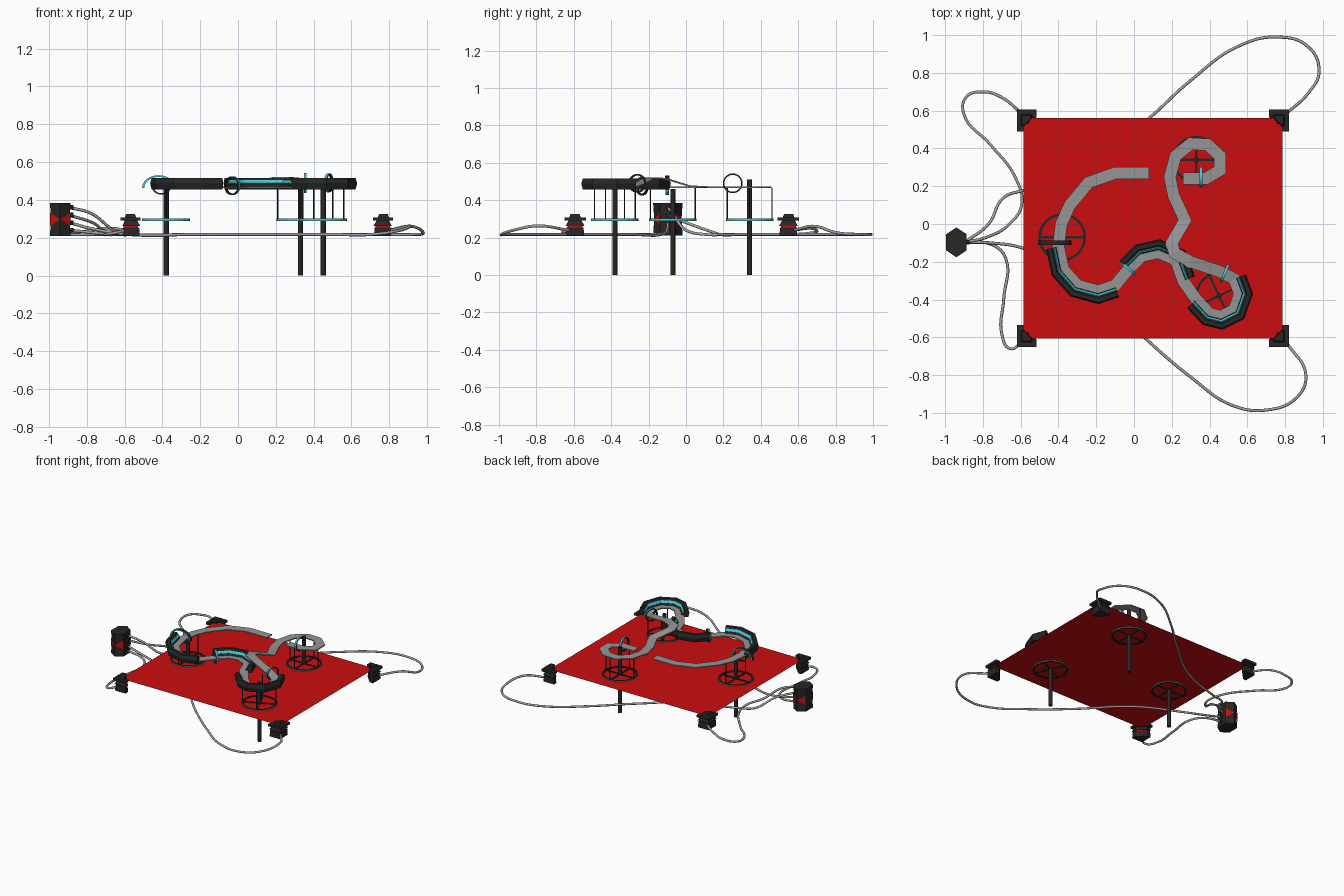
import bpy, bmesh, math
from mathutils import Vector, Matrix

if "Cube" in bpy.data.objects:
    bpy.data.objects.remove(bpy.data.objects["Cube"])

def mat(name, c):
    m = bpy.data.materials.new(name)
    m.diffuse_color = (*c, 1)
    m.use_nodes = True
    m.node_tree.nodes["Principled BSDF"].inputs["Base Color"].default_value = m.diffuse_color
    return m

RED = mat("red", (0.6, 0.004, 0.005))
DARK = mat("dark", (0.02, 0.02, 0.02))
CYAN = mat("cyan", (0.06, 0.6, 0.65))
GREY = mat("track_grey", (0.3, 0.3, 0.3))
CABLE = mat("cable_grey", (0.38, 0.36, 0.36))

def mesh(name, verts, faces, *mats, idx=None):
    me = bpy.data.meshes.new(name)
    me.from_pydata([tuple(v) for v in verts], [], faces)
    for m in mats:
        me.materials.append(m)
    if idx:
        for p, i in zip(me.polygons, idx):
            p.material_index = i
    bm = bmesh.new()
    bm.from_mesh(me)
    bmesh.ops.recalc_face_normals(bm, faces=bm.faces)
    bm.to_mesh(me)
    bm.free()
    ob = bpy.data.objects.new(name, me)
    bpy.context.collection.objects.link(ob)
    return ob

def prism(name, poly, z0, z1, m, top=1.0):
    n = len(poly)
    cx, cy = sum(p[0] for p in poly) / n, sum(p[1] for p in poly) / n
    v = [(x, y, z0) for x, y in poly]
    v += [(cx + (x - cx) * top, cy + (y - cy) * top, z1) for x, y in poly]
    f = [tuple(range(n)), tuple(range(n, 2 * n))]
    f += [(i, (i + 1) % n, n + (i + 1) % n, n + i) for i in range(n)]
    return mesh(name, v, f, m)

def rod(name, x, y, z0, z1, r, m, n=12):
    c = [(x + r * math.cos(2 * math.pi * i / n), y + r * math.sin(2 * math.pi * i / n)) for i in range(n)]
    return prism(name, c, z0, z1, m)

def ring(name, loc, R, w, h, axis=(0, 0, 1), n=24, arc=(0, 360), sz=1.0, side=0):
    """Flat band ring: dark with a cyan rim; side=1 paints its flanks cyan instead."""
    full = arc[1] - arc[0] == 360
    steps = n if full else n + 1
    rot = Vector((0, 0, 1)).rotation_difference(Vector(axis)).to_matrix()
    v, f, idx = [], [], []
    for i in range(steps):
        a = math.radians(arc[0] + (arc[1] - arc[0]) * i / n)
        for r, z in ((R, -h / 2), (R, h / 2), (R - w, h / 2), (R - w, -h / 2)):
            p = rot @ Vector((r * math.cos(a), r * math.sin(a), z))
            p.z *= sz
            v.append(p + Vector(loc))
    for i in range(n):
        j = (i + 1) % steps
        for k in range(4):
            l = (k + 1) % 4
            f.append((4 * i + k, 4 * i + l, 4 * j + l, 4 * j + k))
            idx.append(int(k % 2 == 1) if side else int(k == 0))
    if not full:
        f += [(0, 1, 2, 3), tuple(range(4 * n, 4 * n + 4))]
        idx += [0, 0]
    return mesh(name, v, f, DARK, CYAN, idx=idx)

def sweep(name, path, prof, m, sign=1):
    """Sweep a closed (side offset, height) profile along a path; +side is left."""
    P, k = [Vector(p) for p in path], len(prof)
    v, f = [], []
    for i, p in enumerate(P):
        d0 = (P[max(i, 1)] - P[max(i, 1) - 1]).to_2d().normalized()
        j = min(i, len(P) - 2)
        d1 = (P[j + 1] - P[j]).to_2d().normalized()
        d = (d0 + d1).normalized()
        s = 1 / max(0.75, d.dot(d0))
        v += [(p.x - d.y * o * sign * s, p.y + d.x * o * sign * s, p.z + z) for o, z in prof]
    for i in range(len(P) - 1):
        f += [(i * k + a, i * k + (a + 1) % k, (i + 1) * k + (a + 1) % k, (i + 1) * k + a) for a in range(k)]
    f += [tuple(range(k)), tuple(range(len(v) - k, len(v)))]
    return mesh(name, v, f, m)

def cable(name, pts, r=0.008):
    cu = bpy.data.curves.new(name, 'CURVE')
    cu.dimensions = '3D'
    cu.bevel_depth, cu.bevel_resolution, cu.resolution_u = r, 2, 8
    sp = cu.splines.new('BEZIER')
    sp.bezier_points.add(len(pts) - 1)
    for b, p in zip(sp.bezier_points, pts):
        b.co = p
        b.handle_left_type = b.handle_right_type = 'AUTO'
    tmp = bpy.data.objects.new(name + "_curve", cu)
    bpy.context.collection.objects.link(tmp)
    bpy.context.view_layer.update()
    me = bpy.data.meshes.new_from_object(tmp.evaluated_get(bpy.context.evaluated_depsgraph_get()))
    bpy.data.objects.remove(tmp)
    me.materials.clear()
    me.materials.append(CABLE)
    for p in me.polygons:
        p.use_smooth = True
    bpy.context.collection.objects.link(bpy.data.objects.new(name, me))

# red sheet stretched between the corner clamps
SZ = 0.296
mesh("red_sheet", [(-.585, -.605, SZ), (.785, -.605, SZ), (.785, .56, SZ), (-.585, .56, SZ)], [(0, 1, 2, 3)], RED)

# corner clamps: stepped L-shaped layers
L = [(.035, .045), (-.07, .045), (-.07, .005), (-.03, .005), (-.03, -.03), (0, -.03), (0, -.07), (.035, -.07)]
Q = [(.025, .035), (-.065, .035), (-.065, .005), (0, -.06), (.025, -.06)]
for cx, sx in ((-.585, -1), (.785, 1)):
    for cy, sy in ((-.605, -1), (.56, 1)):
        def place(poly, s=1):
            return [(cx + sx * (a * s - .01 * (1 - s)), cy + sy * (b * s - .01 * (1 - s))) for a, b in poly]
        prism("clamp_base", place(Q), .21, .255, DARK, .95)
        prism("clamp_red_seam", place(Q, .85), .255, .263, RED)
        prism("clamp_neck", place(Q, 1.05), .263, .29, DARK, .7)
        prism("clamp_plate", place(L), .29, .308, DARK)
        prism("clamp_cap", place(Q, .65), .308, .325, DARK, .8)

# posts, support rings, spokes and hanger rods
for x, y, top, rot, hang in ((-.38, -.07, .46, 0, (1, 3)), (.33, .34, .51, 0, (0, 1, 2, 3)), (.45, -.38, .46, 25, (0, 1, 2, 3))):
    rod("post", x, y, 0, top, .014, DARK)
    ring("support_ring", (x, y, SZ), .127, .014, .013)
    for k in range(4):
        a = math.radians(rot + 90 * k)
        c, s = math.cos(a), math.sin(a)
        sweep("ring_spoke", [(x, y, SZ), (x + .118 * c, y + .118 * s, SZ)],
              [(-.006, -.005), (.006, -.005), (.006, .005), (-.006, .005)], DARK)
        if k in hang:
            rod("hanger_rod", x + .12 * c, y + .12 * s, SZ, .465, .004, DARK, 6)

# elevated track ribbon
Z = .468
lower = [(.08, .27), (-.1, .27), (-.24, .22), (-.34, .1), (-.385, 0), (-.4, -.12), (-.375, -.24), (-.3, -.325),
         (-.19, -.355), (-.1, -.325), (-.03, -.24), (.04, -.17), (.13, -.15), (.22, -.19), (.26, -.3), (.33, -.4),
         (.4, -.475), (.46, -.49), (.53, -.455), (.56, -.37), (.53, -.29)]
upper = [(.53, -.29, Z), (.45, -.25, .485), (.3, -.2, .515), (.215, -.155, .518), (.2, -.1, .512), (.27, .02, .475),
         (.21, .15, Z), (.19, .25, Z), (.22, .36, Z), (.3, .425, Z), (.39, .42, Z), (.455, .36, Z),
         (.455, .285, Z), (.38, .24, Z), (.26, .24, Z)]
lower = [(x, y, Z) for x, y in lower]
strip = [(-.032, -.004), (.032, -.004), (.032, .004), (-.032, .004)]
sweep("race_track", lower + upper[1:], strip, GREY)

# banked walls with a glowing stripe on the outside of the bends
wall = [(.012, .004), (.036, .047), (.058, .047), (.066, .02), (.058, -.012), (.02, -.012)]
stripe = [(.015, .02), (.025, .036), (.03, .033), (.021, .016)]
for a, b, sign in ((5, 10, -1), (10, 15, 1), (15, 21, -1)):
    sweep("banked_wall", lower[a:b], wall, DARK, sign)
    sweep("wall_stripe", lower[a:b], stripe, CYAN, sign)

# ring gates and the wider arch over the track
ring("gate_left", (-.03, -.235, .475), .05, .008, .014, (.62, .78, 0))
ring("gate_right", (.48, -.26, .49), .05, .008, .014, (.92, -.39, 0))
ring("gate_back", (.355, .25, .49), .053, .008, .014, (1, 0, 0))
ring("gate_arch", (-.42, -.1, .462), .088, .012, .024, (0, -1, 0), 12, (0, 180), .78, 1)
ring("arch_cradle", (-.405, -.1, .468), .05, .009, .018, (0, -1, 0), 10, (180, 360), .8)

# control box: hexagonal tower with red bow-tie panels
def hexa(s):
    return [(-.94 + s * a, -.097 + s * b) for a, b in
            ((.05, -.04), (.05, .04), (0, .073), (-.05, .04), (-.05, -.04), (0, -.073))]
prism("box_lower", hexa(1.08), .21, .297, DARK, .93)
prism("box_upper", hexa(1.0), .297, .384, DARK, 1.08)
H = hexa(1.1)
for i, j in ((0, 5), (1, 2), (3, 2), (4, 5)):
    (ax, ay), (bx, by) = H[i], H[j]
    mesh("box_red_panel", [(ax, ay, .262), (ax, ay, .332), (bx, by, .297)], [(0, 1, 2)], RED)

# cables from the box to each clamp
G = .217
ends = [
    ("cable_back_left", .36, [(-.78, -.07, .33), (-.66, .0, .24), (-.595, .1, G), (-.63, .25, G), (-.76, .42, G), (-.9, .58, G),
                              (-.89, .67, .225), (-.8, .7, .235), (-.7, .67, .25), (-.59, .58, .24)]),
    ("cable_back_right", .32, [(-.77, .0, .28), (-.69, .14, .23), (-.58, .18, G), (-.25, .3, G), (.08, .56, G), (.3, .76, G),
                               (.55, .94, G), (.76, .99, G), (.92, .94, G), (.98, .81, .225), (.92, .69, .26), (.8, .58, .24)]),
    ("cable_front_right", .28, [(-.76, -.1, .245), (-.58, -.13, G), (-.25, -.3, G), (.06, -.605, G), (.3, -.81, G),
                                (.52, -.96, G), (.7, -.985, G), (.86, -.92, .24), (.91, -.8, .262), (.81, -.63, .24)]),
    ("cable_front_left", .24, [(-.75, -.11, .225), (-.68, -.18, G), (-.69, -.4, G), (-.7, -.58, G), (-.655, -.66, .225),
                               (-.59, -.62, .24)]),
]
for name, z, pts in ends:
    cable(name, [(-.895, -.097, z)] + pts)
    ob = rod("cable_plug", 0, 0, 0, .025, .012, DARK, 8)
    ob.matrix_world = Matrix.Translation((-.895, -.097, z)) @ Matrix.Rotation(math.pi / 2, 4, 'Y')
